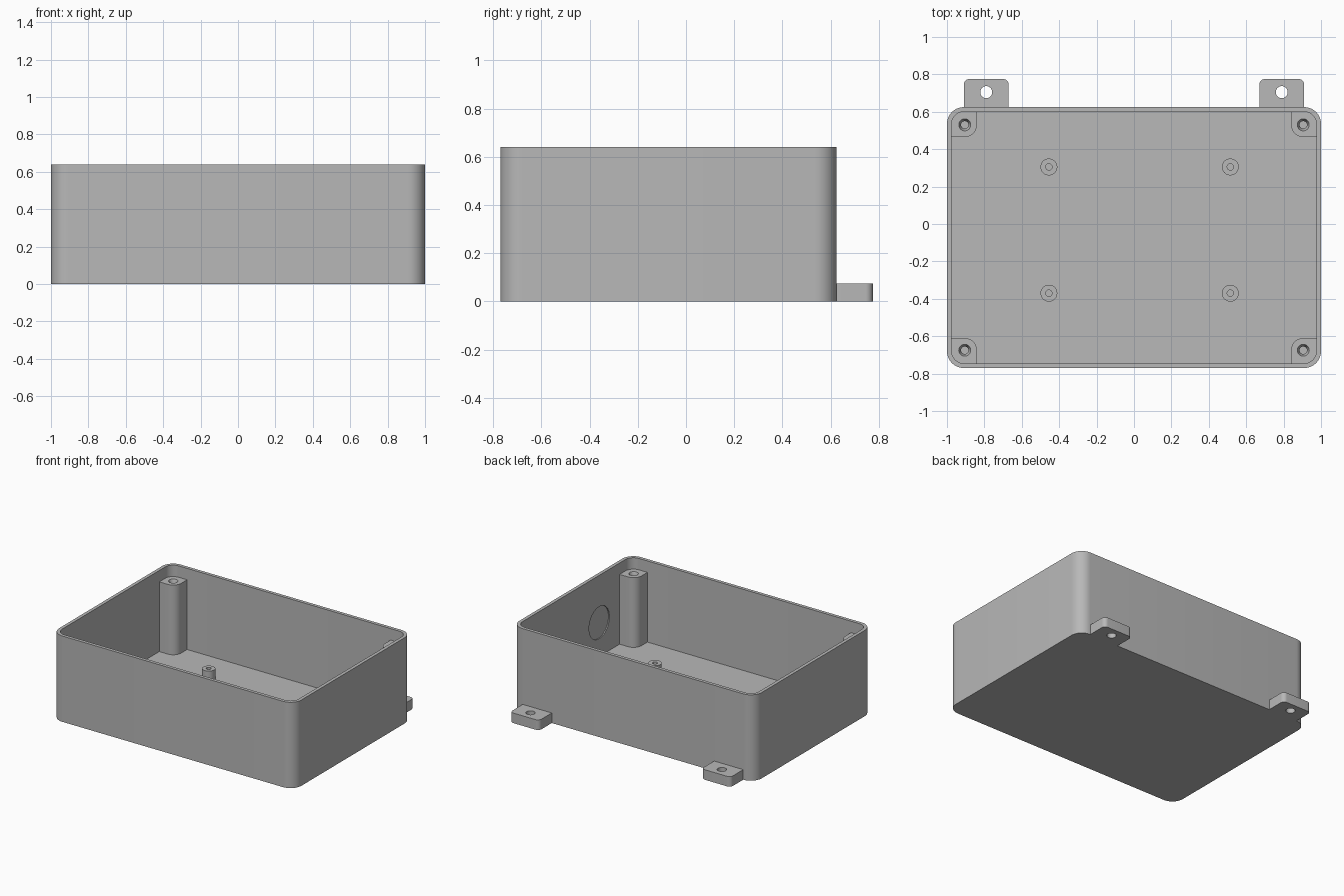
import bpy, bmesh, math

if "Cube" in bpy.data.objects:
    bpy.data.objects.remove(bpy.data.objects["Cube"])

grey = bpy.data.materials.new("light grey plastic")
grey.diffuse_color = (0.48, 0.48, 0.48, 1)
grey.use_nodes = True
grey.node_tree.nodes["Principled BSDF"].inputs["Base Color"].default_value = grey.diffuse_color

X, Y0, Y1, H = 1.0, -0.77, 0.625, 0.64      # outer shell
WALL, FLOOR, RAD = 0.025, 0.035, 0.09


def rounded(x0, x1, y0, y1, radii, n=10):
    """Counter-clockwise rounded rectangle; radii for corners ++, -+, --, +-."""
    pts = []
    corners = [(x1, y1, -1, -1), (x0, y1, 1, -1), (x0, y0, 1, 1), (x1, y0, -1, 1)]
    for k, ((cx, cy, sx, sy), r) in enumerate(zip(corners, radii)):
        if r == 0:
            pts.append((cx, cy))
            continue
        for i in range(n + 1):
            a = math.pi / 2 * (k + i / n)
            pts.append((cx + sx * r + r * math.cos(a), cy + sy * r + r * math.sin(a)))
    return pts


def circle(x, y, r, n=40):
    return [(x + r * math.cos(2 * math.pi * i / n), y + r * math.sin(2 * math.pi * i / n))
            for i in range(n)]


def loft(name, layers):
    """Solid through a list of (outline, z) layers, capped at both ends."""
    bm = bmesh.new()
    rings = [[bm.verts.new((x, y, z)) for x, y in pts] for pts, z in layers]
    n = len(rings[0])
    for a, b in zip(rings, rings[1:]):
        for i in range(n):
            j = (i + 1) % n
            bm.faces.new((a[i], a[j], b[j], b[i]))
    bm.faces.new(rings[0][::-1])
    bm.faces.new(rings[-1])
    bmesh.ops.recalc_face_normals(bm, faces=bm.faces)
    me = bpy.data.meshes.new(name)
    bm.to_mesh(me)
    bm.free()
    ob = bpy.data.objects.new(name, me)
    bpy.context.collection.objects.link(ob)
    me.materials.append(grey)
    return ob


def select(ob):
    bpy.ops.object.select_all(action='DESELECT')
    ob.select_set(True)
    bpy.context.view_layer.objects.active = ob


def cut(ob, cutter):
    cutter.hide_render = True
    m = ob.modifiers.new("cut", 'BOOLEAN')
    m.operation, m.solver, m.object = 'DIFFERENCE', 'EXACT', cutter
    select(ob)
    bpy.ops.object.modifier_apply(modifier=m.name)
    bpy.data.objects.remove(cutter)


def smooth(ob):
    select(ob)
    bpy.ops.object.shade_smooth_by_angle(angle=math.radians(30))


# Open box: outer wall up, over the rim, and down to the floor
outer = rounded(-X, X, Y0, Y1, [RAD] * 4)
inner = rounded(-X + WALL, X - WALL, Y0 + WALL, Y1 - WALL, [RAD - WALL] * 4)
shell = loft("box_shell", [(outer, 0), (outer, H), (inner, H), (inner, FLOOR)])

# Shallow round knockout inside the right wall
knock = loft("knockout_cutter", [(circle(0, 0, 0.12, 48), -0.02), (circle(0, 0, 0.12, 48), 0.008)])
knock.rotation_euler = (0, math.pi / 2, 0)
knock.location = (X - WALL, -0.37, 0.287)
bpy.context.view_layer.update()
cut(shell, knock)
smooth(shell)

# Corner screw posts with countersunk blind holes
TOP, R = 0.555, 0.065
for sx, side in ((-1, "left"), (1, "right")):
    for cy, sy, end in ((0.53, 1, "back"), (-0.675, -1, "front")):
        cx = sx * 0.905
        xs = sorted((cx - sx * R, sx * 0.987))
        ys = sorted((cy - sy * R, (Y1 - 0.013) if sy > 0 else (Y0 + 0.013)))
        # wall-side corner follows the box, inward corner is round, others square
        signs = [(1, 1), (-1, 1), (-1, -1), (1, -1)]
        radii = [0.077 if s == (sx, sy) else R if s == (-sx, -sy) else 0 for s in signs]
        prof = rounded(*xs, *ys, radii)
        post = loft(f"screw_post_{end}_{side}", [(prof, 0.01), (prof, TOP)])
        cut(post, loft("hole_cutter", [(circle(cx, cy, 0.02), 0.2),
                                       (circle(cx, cy, 0.02), TOP - 0.03),
                                       (circle(cx, cy, 0.032), TOP),
                                       (circle(cx, cy, 0.032), TOP + 0.05)]))
        smooth(post)

# Circuit board standoffs with blind holes
for x, side in ((-0.455, "left"), (0.515, "right")):
    for y, end in ((0.305, "back"), (-0.37, "front")):
        big, small = circle(x, y, 0.045), circle(x, y, 0.017)
        smooth(loft(f"standoff_{end}_{side}",
                    [(big, 0.01), (big, 0.11), (small, 0.11), (small, FLOOR)]))

# Mounting tabs on the back edge
for cx, side in ((-0.79, "left"), (0.79, "right")):
    prof = rounded(cx - 0.12, cx + 0.12, Y1 - 0.015, 0.775, [0.03, 0.03, 0, 0])
    tab = loft(f"mounting_tab_{side}", [(prof, 0), (prof, 0.075)])
    cut(tab, loft("hole_cutter", [(circle(cx, 0.705, 0.032), -0.05), (circle(cx, 0.705, 0.032), 0.15)]))
    smooth(tab)
